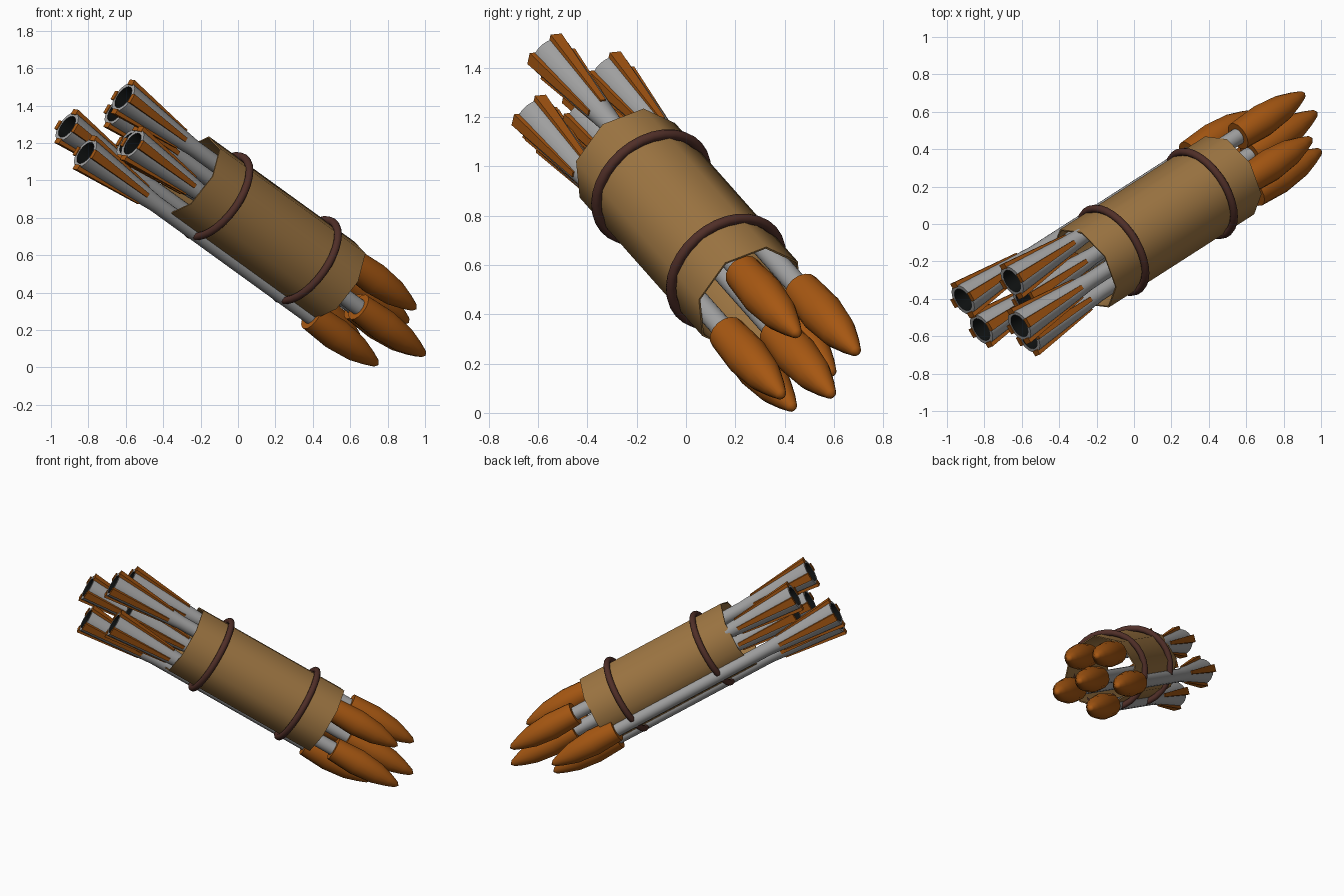
import bpy, bmesh
from math import sin, cos, pi, radians
from mathutils import Matrix, Vector

cube = bpy.data.objects.get("Cube")
if cube:
    bpy.data.objects.remove(cube, do_unlink=True)


def material(name, rgb):
    m = bpy.data.materials.new(name)
    m.use_nodes = True
    color = (*rgb, 1)
    m.diffuse_color = color
    bsdf = m.node_tree.nodes["Principled BSDF"]
    bsdf.inputs["Base Color"].default_value = color
    bsdf.inputs["Roughness"].default_value = 0.8
    return m


ORANGE = material("burnt orange", (0.38, 0.095, 0.006))
TAN = material("tan leather", (0.34, 0.18, 0.055))
STEEL = material("grey metal", (0.36, 0.36, 0.36))
STRAP = material("dark brown", (0.08, 0.028, 0.021))
BLACK = material("black", (0.004, 0.005, 0.005))

# Frame of the tilted bundle: local z runs from the nozzles to the noses
axis = Vector((0.719, 0.461, -0.52)).normalized()
side = Vector((0, 0.748, 0.663)).normalized()
side = (side - axis * side.dot(axis)).normalized()
out = side.cross(axis)
FRAME = Matrix((out, side, axis)).transposed().to_4x4()
FRAME.translation = (0.123, 0.011, 0.744)


def finish(name, bm, mats, local, angle=50):
    bmesh.ops.recalc_face_normals(bm, faces=bm.faces)
    mesh = bpy.data.meshes.new(name)
    bm.to_mesh(mesh)
    bm.free()
    for m in mats:
        mesh.materials.append(m)
    ob = bpy.data.objects.new(name, mesh)
    bpy.context.collection.objects.link(ob)
    ob.matrix_world = FRAME @ local
    bpy.ops.object.select_all(action='DESELECT')
    ob.select_set(True)
    bpy.context.view_layer.objects.active = ob
    bpy.ops.object.shade_smooth_by_angle(angle=radians(angle))
    return ob


def lathe(name, profile, sides, mats, local=Matrix(), phase=0, closed=False, dark_from=None):
    """Turn (radius, height) points around local z."""
    bm = bmesh.new()
    rings = []
    for r, z in profile:
        if r == 0:
            rings.append([bm.verts.new((0, 0, z))] * sides)
        else:
            turn = [phase + 2 * pi * i / sides for i in range(sides)]
            rings.append([bm.verts.new((r * cos(a), r * sin(a), z)) for a in turn])
    pairs = list(zip(rings, rings[1:]))
    if closed:
        pairs.append((rings[-1], rings[0]))
    for k, (a, b) in enumerate(pairs):
        for i in range(sides):
            j = (i + 1) % sides
            corners = list(dict.fromkeys((a[i], a[j], b[j], b[i])))
            face = bm.faces.new(corners)
            face.material_index = int(dark_from is not None and k >= dark_from)
    return finish(name, bm, mats, local)


def fin(name, local):
    """Tapered strip that lies on the nozzle flare."""
    bm = bmesh.new()
    bmesh.ops.create_cube(bm, size=2)
    for v in bm.verts:
        x, y, z = v.co
        top = z > 0
        outer, half = (0.058, 0.012) if top else (0.106, 0.026)
        v.co = (outer if x > 0 else outer - 0.03, y * half, 0.43 if top else -0.005)
    finish(name, bm, [ORANGE], local, 30)


# Leather sleeve and its two straps
lathe("sleeve", [(0.246, -0.54), (0.246, 0.54), (0.238, 0.54), (0.238, -0.54)],
      8, [TAN], phase=radians(-5), closed=True)
for label, z in (("upper", -0.329), ("lower", 0.329)):
    tube = [(0.252 + 0.021 * cos(2 * pi * i / 10), z + 0.021 * sin(2 * pi * i / 10))
            for i in range(10)]
    lathe(label + "_strap", tube, 32, [STRAP], closed=True)

# One rocket in the middle and five around it
LENGTH = 2.18
CENTRE = Vector((0.05, -0.01, 0))
rockets = [("centre", 0, 0, 1.24)]
for k, tip in enumerate((0.96, 1.15, 1.03, 1.165, 1.03)):
    rockets.append(("outer_%d" % (k + 1), 0.19, radians(18 + 72 * k), tip))

NOSE = [(0, -0.5), (0.078, -0.5), (0.088, -0.32), (0.072, -0.17),
        (0.045, -0.08), (0.022, -0.02), (0, 0)]
BODY = [(0.045, LENGTH - 0.45), (0.045, 0.52), (0.088, 0), (0.066, 0), (0.05, 0.1), (0, 0.1)]

for label, radius, angle, tip in rockets:
    place = CENTRE + Vector((radius * cos(angle), radius * sin(angle), tip))
    lathe(label + "_nose", NOSE, 16, [ORANGE], Matrix.Translation(place))
    base = Matrix.Translation(place - Vector((0, 0, LENGTH)))
    lathe(label + "_body", BODY, 20, [STEEL, BLACK], base, dark_from=3)
    for q in range(4):
        fin("%s_fin_%d" % (label, q + 1), base @ Matrix.Rotation(radians(45 + 90 * q), 4, 'Z'))
